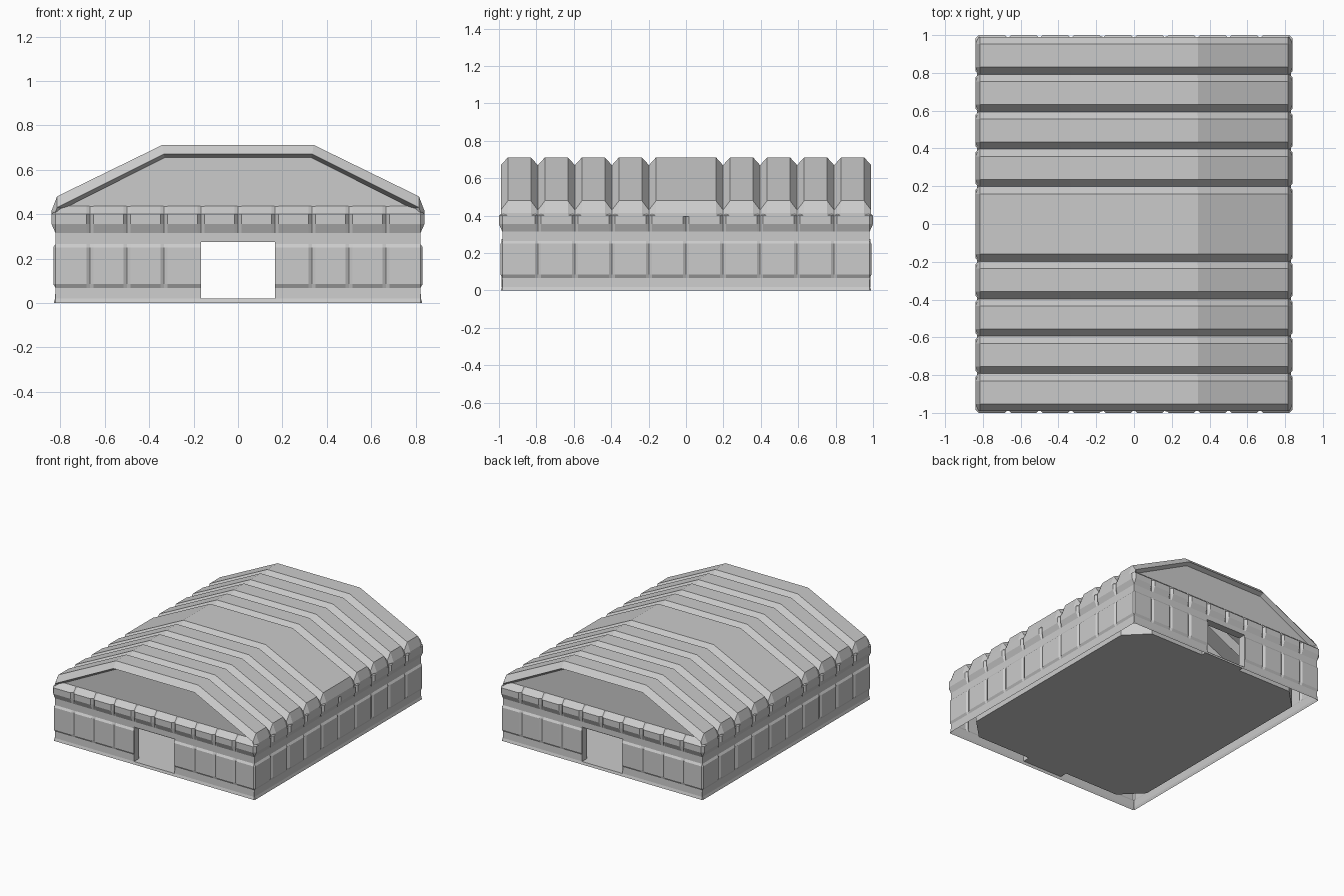
import bpy

old = bpy.data.objects.get("Cube")
if old:
    bpy.data.objects.remove(old, do_unlink=True)

# One plain grey for the whole building
GREY = (0.6, 0.6, 0.6, 1.0)
grey = bpy.data.materials.new("plain grey")
grey.use_nodes = True
grey.diffuse_color = GREY
grey.node_tree.nodes["Principled BSDF"].inputs["Base Color"].default_value = GREY

HX, HY = 0.822, 0.982          # wall core half sizes
DOOR, DOOR_TOP = 1 / 6, 0.275  # door half width and top
FLOOR, INSET, CHAMFER = 0.02, 0.055, 0.15
SIDES = [((0, -1), (1, 0), HX, HY, 1 / 6), ((1, 0), (0, 1), HY, HX, 0.198),
         ((0, 1), (-1, 0), HX, HY, 1 / 6), ((-1, 0), (0, -1), HY, HX, 0.198)]


def make(name, verts, faces):
    mesh = bpy.data.meshes.new(name)
    mesh.from_pydata(verts, [], faces)
    mesh.validate()
    mesh.materials.append(grey)
    obj = bpy.data.objects.new(name, mesh)
    bpy.context.collection.objects.link(obj)
    return obj


def at(side, u, depth, z):
    """Point at u along a side, depth outwards."""
    n, t = side[0], side[1]
    return (n[0] * depth + t[0] * u, n[1] * depth + t[1] * u, z)


def is_door(side, a, b, z):
    return side in SIDES[::2] and max(abs(a), abs(b)) < DOOR + 0.001 and FLOOR - 0.001 < z < DOOR_TOP - 0.001


def ring(name, columns, levels, point, inward=False):
    """Closed ring of wall columns with door openings left out."""
    count, rows = len(columns), len(levels)
    verts = [point(c, l) for c in columns for l in levels]
    faces = []
    for i in range(count):
        k = (i + 1) % count
        for j in range(rows - 1):
            (s, a, _), (s2, b, _) = columns[i], columns[k]
            if s is s2 and is_door(s, a, b, levels[j][0]):
                continue
            f = [i * rows + j, k * rows + j, k * rows + j + 1, i * rows + j + 1]
            faces.append(f[::-1] if inward else f)
    return verts, faces


# Outer walls: cushioned panels and a projecting belt, both notched
profile = [(0, 0.008), (FLOOR, 0.002), (0.068, 0), (0.085, 0.01), (0.25, 0.01),
           (0.265, 0), (DOOR_TOP, 0), (0.315, 0), (0.355, 0.018), (0.4, 0.018), (0.44, -0.03)]
columns = []
for side in SIDES:
    half, step = side[2], side[4]
    columns.append((side, -half, False))
    for k in range(-4, 5):
        columns += [(side, k * step + e, e == 0) for e in (-0.016, 0, 0.016)]
    columns.append((side, half, False))


def wall_point(column, level):
    side, u, notch = column
    z, off = level
    by_door = side in SIDES[::2] and abs(abs(u) - DOOR) < 0.01 and z < 0.3
    if notch and z > 0.05 and not by_door:
        off = min(off, 0)
    if abs(u) == side[2]:
        u += (1 if u > 0 else -1) * min(off, 0)
    return at(side, u, side[3] + off, z)


make("outer_walls", *ring("outer_walls", columns, profile, wall_point))

# Inner lining with chamfered corners
lining = []
for side in SIDES:
    end = side[2] - INSET - CHAMFER
    lining += [(side, u, False) for u in (-end, -DOOR, DOOR, end)]


def lining_point(column, level):
    side, u, _ = column
    return at(side, u, side[3] - INSET, level[0])


make("inner_lining", *ring("inner_lining", lining, [(FLOOR,), (DOOR_TOP,), (0.42,)], lining_point, True))

# Floor
floor = [lining_point(c, (FLOOR,)) for c in lining]
make("floor", floor, [list(range(len(floor)))])

# Door jambs, lintel and sill at both ends
for side, name in ((SIDES[0], "front_door_frame"), (SIDES[2], "back_door_frame")):
    corners = [(-DOOR, FLOOR), (DOOR, FLOOR), (DOOR, DOOR_TOP), (-DOOR, DOOR_TOP)]
    verts = [at(side, u, d, z) for d in (HY + 0.004, HY - INSET) for u, z in corners]
    make(name, verts, [(i, (i + 1) % 4, (i + 1) % 4 + 4, i + 4) for i in range(4)])


# Ribbed roof: the section swells on ribs and shrinks in V grooves
def section(points):
    return [(-x, z) for x, z in points] + [(x, z) for x, z in reversed(points)]


rib = section([(0.84, 0.395), (0.84, 0.415), (0.815, 0.48), (0.34, 0.712)])
groove = section([(0.822, 0.395), (0.822, 0.41), (0.815, 0.43), (0.335, 0.67)])
lip = section([(0.79, 0.395), (0.79, 0.41), (0.785, 0.425), (0.33, 0.655)])

valleys = [-0.99] + [s * 0.198 for s in (-4, -3, -2, -1, 1, 2, 3, 4)] + [0.99]
stations = [(-0.957, lip)]
for a, b in zip(valleys, valleys[1:]):
    stations += [(a, groove), (a + 0.038, rib), (b - 0.038, rib)]
stations += [(0.99, groove), (0.957, lip)]

size = len(rib)
verts = [(x, y, z) for y, sec in stations for x, z in sec]
faces = [(r * size + c, r * size + c + 1, (r + 1) * size + c + 1, (r + 1) * size + c)[::-1]
         for r in range(len(stations) - 1) for c in range(size - 1)]
make("ribbed_roof", verts, faces)

# Recessed gable ends
for y, name in ((-0.957, "front_gable"), (0.957, "back_gable")):
    loop = [(x, y, z) for x, z in lip]
    make(name, loop, [list(range(size))[::-1] if y < 0 else list(range(size))])
